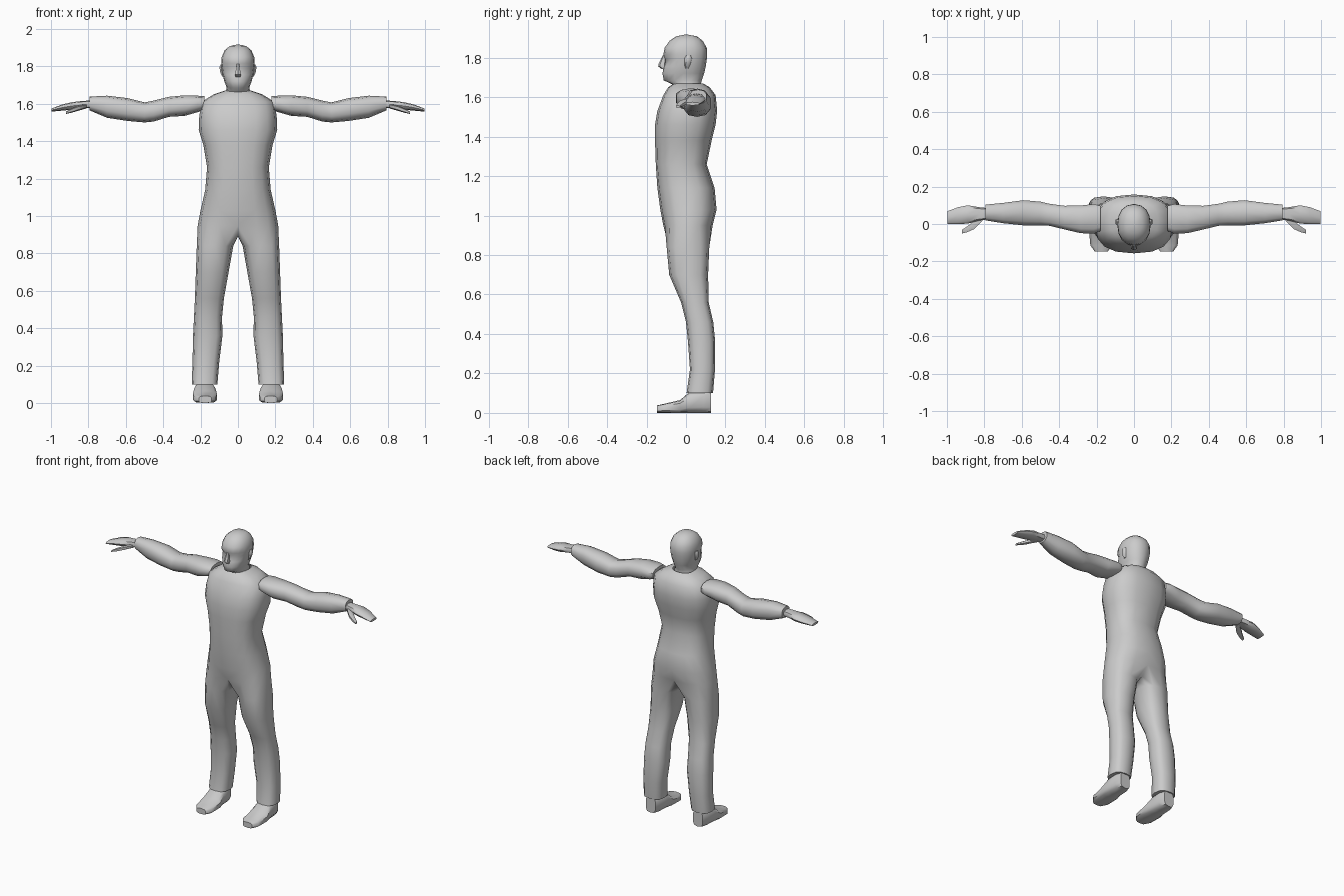
import bpy, bmesh, math

cube = bpy.data.objects.get("Cube")
if cube:
    bpy.data.objects.remove(cube, do_unlink=True)

grey = bpy.data.materials.new("plain grey")
grey.use_nodes = True
colour = (0.6, 0.6, 0.6, 1)
grey.diffuse_color = colour
grey.node_tree.nodes["Principled BSDF"].inputs["Base Color"].default_value = colour


def soft(v, power):
    return math.copysign(abs(v) ** power, v)


def outline(a0, a1, b0, b1, degrees, power):
    """Rounded-box points between two bounds, starting at the low b side."""
    ca, cb, ra, rb = (a0 + a1) / 2, (b0 + b1) / 2, (a1 - a0) / 2, (b1 - b0) / 2
    points = []
    for d in degrees:
        t = math.radians(d)
        points.append((ca + ra * soft(math.sin(t), power),
                       cb - rb * soft(math.cos(t), power)))
    return points


def bridge(bm, low, high, closed=True):
    n = len(low)
    for i in range(n if closed else n - 1):
        j = (i + 1) % n
        bm.faces.new((low[i], low[j], high[j], high[i]))


def finish(name, bm, angle=50, mirror=True):
    bmesh.ops.recalc_face_normals(bm, faces=bm.faces)
    mesh = bpy.data.meshes.new(name)
    bm.to_mesh(mesh)
    bm.free()
    mesh.materials.append(grey)
    obj = bpy.data.objects.new(name, mesh)
    bpy.context.collection.objects.link(obj)
    if mirror:
        mod = obj.modifiers.new("mirror", 'MIRROR')
        mod.use_clip = True
        mod.merge_threshold = 0.0005
    bpy.ops.object.select_all(action='DESELECT')
    obj.select_set(True)
    bpy.context.view_layer.objects.active = obj
    bpy.ops.object.shade_smooth_by_angle(angle=math.radians(angle))
    return obj


def tube(name, stations, axis, sides=10, power=0.8, angle=50, mirror=True):
    """Loft of stations (position, a0, a1, b0, b1) along one axis."""
    place = {'X': lambda p, a, b: (p, a, b),
             'Y': lambda p, a, b: (a, p, b),
             'Z': lambda p, a, b: (a, b, p)}[axis]
    degrees = [360 * i / sides for i in range(sides)]
    bm = bmesh.new()
    rings = [[bm.verts.new(place(p, a, b)) for a, b in outline(*box, degrees, power)]
             for p, *box in stations]
    for low, high in zip(rings, rings[1:]):
        bridge(bm, low, high)
    bm.faces.new(rings[0])
    bm.faces.new(rings[-1])
    return finish(name, bm, angle, mirror)


def half_rings(bm, stations, power):
    """Open half rings (z, half width, front y, back y) from front to back."""
    degrees = [180 * i / 8 for i in range(9)]
    rings = []
    for z, w, front, back in stations:
        pts = outline(-w, w, front, back, degrees, power)
        pts[0], pts[-1] = (0, front), (0, back)
        rings.append([bm.verts.new((x, y, z)) for x, y in pts])
    for low, high in zip(rings, rings[1:]):
        bridge(bm, low, high, closed=False)
    return rings


# Overalls: trunk and legs in one skin, joined by a crotch strip
bm = bmesh.new()
trunk = half_rings(bm, [
    (.95, .215, -.115, .135), (1.03, .2, -.13, .155), (1.14, .175, -.145, .145),
    (1.26, .165, -.153, .105), (1.38, .185, -.157, .13), (1.46, .21, -.157, .15),
    (1.53, .207, -.145, .158), (1.61, .195, -.115, .15), (1.65, .13, -.09, .12),
    (1.67, .07, -.06, .085)], .8)
crotch = [bm.verts.new((0, y, .89)) for y in (.08, .01, -.06)]
upper = trunk[0] + crotch
for z, *box in [
        (.84, .025, .22, -.098, .118), (.7, .05, .225, -.085, .112),
        (.56, .075, .23, -.025, .115), (.46, .085, .235, 0, .138),
        (.36, .083, .24, .01, .148), (.22, .1, .243, .02, .147),
        (.1, .11, .247, .003, .137)]:
    points = outline(*box, [30 * i - 30 for i in range(12)], .75)
    lower = [bm.verts.new((x, y, z)) for x, y in points]
    bridge(bm, lower, upper)
    upper = lower
bm.faces.new(upper)
finish("overalls", bm)

# Head and neck, with the eye sockets pressed in
bm = bmesh.new()
head = half_rings(bm, [
    (1.63, .07, -.06, .08), (1.665, .066, -.07, .075), (1.685, .06, -.113, .08),
    (1.72, .073, -.119, .092), (1.755, .082, -.113, .1), (1.79, .087, -.107, .105),
    (1.815, .089, -.115, .107), (1.85, .087, -.108, .105), (1.885, .072, -.083, .085),
    (1.908, .045, -.05, .055)], .9)
head[5][1].co.y += .015
head[5][2].co.y += .006
crown = bm.verts.new((0, 0, 1.918))
for a, b in zip(head[-1], head[-1][1:]):
    bm.faces.new((a, b, crown))
finish("head", bm, 60)

# Nose and ears
tube("nose", [(1.742, -.014, .014, -.122, -.1), (1.755, -.018, .018, -.141, -.1),
              (1.768, -.015, .015, -.139, -.1), (1.812, -.008, .008, -.117, -.1)],
     'Z', 6, mirror=False)
tube("ears", [(1.745, .07, .084, -.004, .012), (1.765, .075, .095, -.008, .022),
              (1.795, .08, .1, -.008, .03), (1.81, .08, .094, 0, .024)], 'Z', 6)

# Sleeves
tube("sleeves", [
    (.18, -.04, .1, 1.565, 1.64), (.215, -.055, .11, 1.555, 1.643),
    (.285, -.052, .102, 1.535, 1.645), (.37, -.032, .1, 1.53, 1.637),
    (.45, -.012, .11, 1.505, 1.617), (.5, -.01, .122, 1.5, 1.607),
    (.59, -.01, .13, 1.508, 1.63), (.7, .002, .115, 1.525, 1.643),
    (.795, .018, .105, 1.565, 1.638)], 'X')

# Hands and thumbs
tube("hands", [
    (.78, .025, .085, 1.578, 1.618), (.83, .018, .09, 1.575, 1.615),
    (.89, .002, .1, 1.568, 1.608), (.94, .0, .09, 1.563, 1.596),
    (.998, .0, .068, 1.558, 1.574)], 'X', 8, .7)
tube("thumbs", [
    (.81, .015, .05, 1.575, 1.6), (.855, -.03, .02, 1.562, 1.59),
    (.89, -.045, -.01, 1.552, 1.575), (.92, -.052, -.03, 1.545, 1.558)], 'X', 6)

# Shoes
tube("shoes", [
    (-.148, .14, .21, 0, .038), (-.115, .115, .235, 0, .045),
    (-.03, .11, .243, 0, .065), (.02, .12, .235, 0, .108),
    (.09, .125, .23, 0, .115), (.127, .14, .215, 0, .11)], 'Y', 10, .6)
